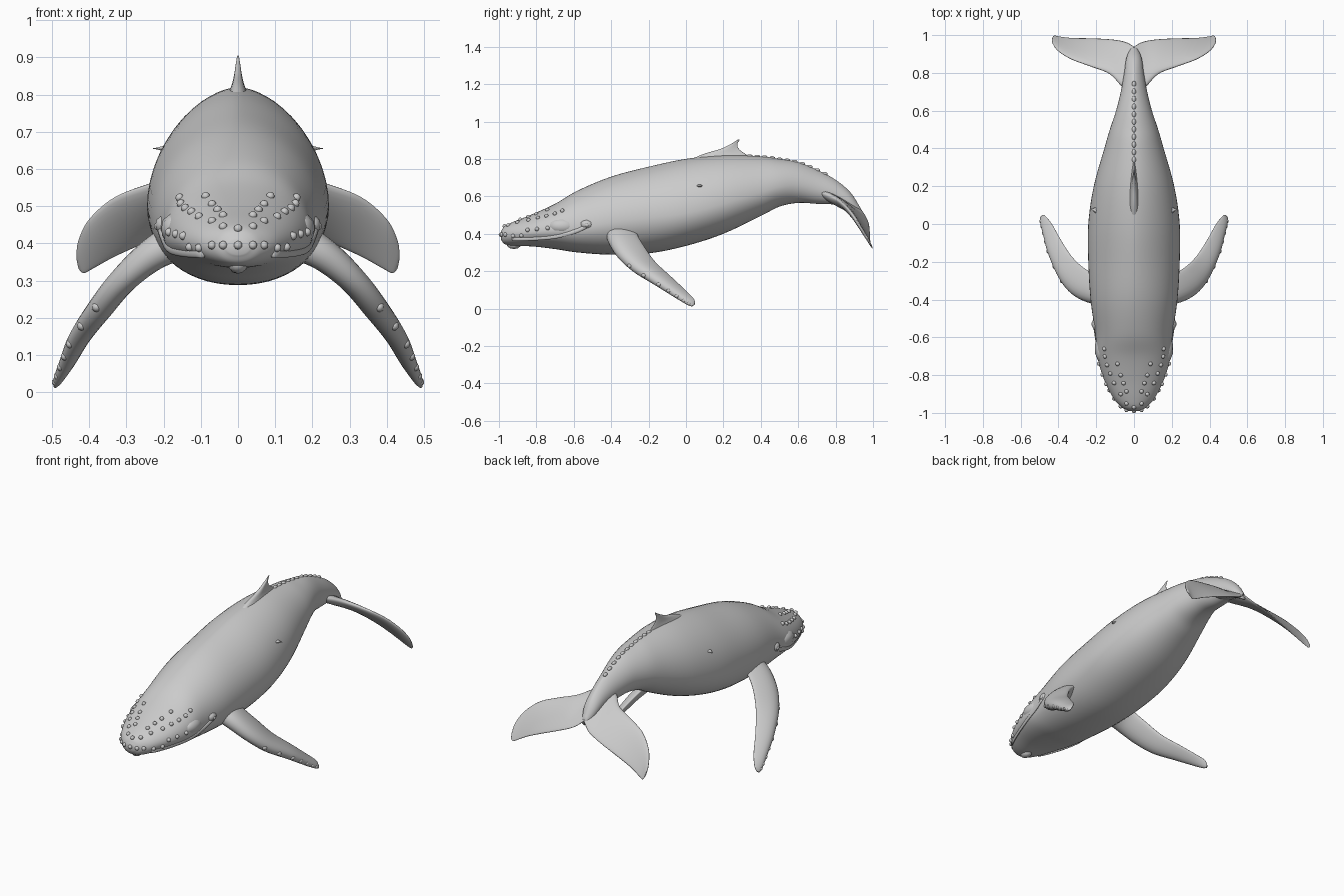
import bpy, bmesh, math
from mathutils import Vector
from mathutils.bvhtree import BVHTree

if "Cube" in bpy.data.objects:
    bpy.data.objects.remove(bpy.data.objects["Cube"])

skin = bpy.data.materials.new("whale grey")
skin.use_nodes = True
GREY = (0.6, 0.6, 0.6, 1)
skin.diffuse_color = GREY
skin.node_tree.nodes["Principled BSDF"].inputs["Base Color"].default_value = GREY


def finish(name, bm):
    bmesh.ops.recalc_face_normals(bm, faces=bm.faces)
    for f in bm.faces:
        f.smooth = True
    mesh = bpy.data.meshes.new(name)
    bm.to_mesh(mesh)
    bm.free()
    mesh.materials.append(skin)
    obj = bpy.data.objects.new(name, mesh)
    bpy.context.collection.objects.link(obj)
    return obj


def spline(rows, steps):
    """Catmull-Rom interpolation through rows of numbers."""
    rows = [Vector(r) for r in rows]
    out = []
    for i in range(len(rows) - 1):
        p1, p2 = rows[i], rows[i + 1]
        p0 = rows[i - 1] if i else p1 * 2 - p2
        p3 = rows[i + 2] if i + 2 < len(rows) else p2 * 2 - p1
        for s in range(steps):
            t = s / steps
            out.append(p1 + (p2 - p0) * (t / 2)
                       + (p0 * 2 - p1 * 5 + p2 * 4 - p3) * (t * t / 2)
                       + (p1 * 3 - p0 - p2 * 3 + p3) * (t ** 3 / 2))
    return out + [rows[-1]]


def loft(name, rings):
    bm = bmesh.new()
    loops = [[bm.verts.new(p) for p in ring] for ring in rings]
    n = len(loops[0])
    for a, b in zip(loops, loops[1:]):
        for i in range(n):
            j = (i + 1) % n
            bm.faces.new((a[i], a[j], b[j], b[i]))
    bm.faces.new(loops[0])
    bm.faces.new(loops[-1])
    return finish(name, bm)


def fin(name, rows, side=1, sides=24):
    """Blade lofted from rows of leading edge, trailing edge, half thickness."""
    data = spline(rows, 6)
    mids = [(Vector(r[0:3]) + Vector(r[3:6])) / 2 for r in data]
    rings = []
    for k, r in enumerate(data):
        lead, trail = Vector(r[0:3]), Vector(r[3:6])
        span = mids[min(k + 1, len(mids) - 1)] - mids[max(k - 1, 0)]
        up = span.cross(trail - lead).normalized()
        ring = []
        for i in range(sides):
            a = 2 * math.pi * i / sides
            u = 0.5 - 0.5 * math.cos(a)
            p = lead.lerp(trail, u) + up * (r[6] * math.sin(a) * (1.3 - 0.8 * u))
            ring.append((p.x * side, p.y, p.z))
        rings.append(ring)
    return loft(name, rings)


def knobs(name, spots):
    """Small rounded bumps given as (position, radius, stretch along y)."""
    bm = bmesh.new()
    for pos, radius, stretch in spots:
        made = bmesh.ops.create_icosphere(bm, subdivisions=2, radius=radius)["verts"]
        for v in made:
            v.co.y *= stretch
            v.co += Vector(pos)
    return finish(name, bm)


# Body: y, bottom, widest height, top, half width, upper roundness
stations = [
    (-0.99, 0.37, 0.39, 0.41, 0.03, 1),
    (-0.97, 0.345, 0.39, 0.44, 0.065, 1),
    (-0.92, 0.335, 0.40, 0.465, 0.11, 1),
    (-0.82, 0.332, 0.41, 0.505, 0.16, 0.95),
    (-0.70, 0.318, 0.42, 0.56, 0.195, 0.95),
    (-0.58, 0.30, 0.43, 0.63, 0.205, 1),
    (-0.40, 0.288, 0.46, 0.705, 0.23, 1.1),
    (-0.20, 0.295, 0.485, 0.758, 0.242, 1.2),
    (0.00, 0.335, 0.51, 0.80, 0.242, 1.2),
    (0.20, 0.40, 0.56, 0.82, 0.213, 1.2),
    (0.40, 0.495, 0.62, 0.813, 0.157, 1.2),
    (0.50, 0.545, 0.65, 0.80, 0.128, 1.2),
    (0.60, 0.565, 0.66, 0.782, 0.095, 1.3),
    (0.70, 0.56, 0.64, 0.742, 0.07, 1.4),
    (0.80, 0.555, 0.61, 0.688, 0.052, 1.4),
    (0.88, 0.53, 0.565, 0.62, 0.04, 1.2),
    (0.935, 0.50, 0.515, 0.535, 0.015, 1),
]
SIDES = 56
body_rings = []
for y, low, mid, top, width, power in spline(stations, 6):
    ring = []
    for i in range(SIDES):
        a = 2 * math.pi * i / SIDES
        c, s = math.cos(a), math.sin(a)
        x = width * math.copysign(abs(c) ** (power if s > 0 else 0.95), c)
        ring.append((x, y, mid + s * ((top - mid) if s > 0 else (mid - low))))
    body_rings.append(ring)
body = loft("body", body_rings)
skin_tree = BVHTree.FromPolygons([v.co for v in body.data.vertices],
                                 [p.vertices for p in body.data.polygons])


def on_front(x, z):
    return skin_tree.ray_cast(Vector((x, -3, z)), Vector((0, 1, 0)))[0]


def on_flank(side, y, z):
    return skin_tree.ray_cast(Vector((3 * side, y, z)), Vector((-side, 0, 0)))[0]


def on_back(y):
    return skin_tree.ray_cast(Vector((0, y, 3)), Vector((0, 0, -1)))[0]


# Dorsal fin
fin("dorsal_fin", [
    (0, 0.00, 0.785, 0, 0.38, 0.785, 0.035),
    (0, 0.09, 0.825, 0, 0.32, 0.825, 0.018),
    (0, 0.18, 0.852, 0, 0.284, 0.852, 0.011),
    (0, 0.235, 0.877, 0, 0.275, 0.877, 0.007),
    (0, 0.265, 0.895, 0, 0.284, 0.898, 0.004),
    (0, 0.279, 0.904, 0, 0.287, 0.905, 0.002),
])

flipper = [
    (0.15, -0.43, 0.40, 0.13, -0.25, 0.45, 0.055),
    (0.24, -0.415, 0.355, 0.21, -0.26, 0.40, 0.045),
    (0.325, -0.37, 0.285, 0.275, -0.225, 0.335, 0.038),
    (0.39, -0.29, 0.21, 0.335, -0.165, 0.25, 0.034),
    (0.445, -0.17, 0.135, 0.39, -0.08, 0.17, 0.027),
    (0.473, -0.07, 0.07, 0.435, 0.0, 0.095, 0.02),
    (0.49, 0.00, 0.025, 0.47, 0.043, 0.05, 0.013),
    (0.494, 0.03, 0.012, 0.486, 0.047, 0.022, 0.005),
]
fluke = [
    (0.00, 0.70, 0.625, 0.00, 0.94, 0.525, 0.028),
    (0.06, 0.725, 0.62, 0.05, 0.965, 0.485, 0.025),
    (0.13, 0.795, 0.59, 0.13, 0.978, 0.45, 0.02),
    (0.23, 0.835, 0.562, 0.24, 0.983, 0.405, 0.016),
    (0.33, 0.872, 0.525, 0.33, 0.985, 0.365, 0.012),
    (0.40, 0.915, 0.465, 0.39, 0.992, 0.332, 0.009),
    (0.43, 0.955, 0.405, 0.415, 0.997, 0.32, 0.006),
    (0.434, 0.98, 0.36, 0.428, 0.996, 0.33, 0.003),
]

for label, side in (("left", 1), ("right", -1)):
    fin(label + "_flipper", flipper, side)
    fin(label + "_fluke", fluke, side)

    # Scalloped leading edge of the flipper
    edge = spline(flipper, 6)
    knobs(label + "_flipper_knobs",
          [((edge[k][0] * side, edge[k][1] + 0.008, edge[k][2] + 0.006), 0.017 - 0.0002 * k, 1.2)
           for k in (17, 21, 25, 28, 31, 34, 37)])

    # Eye with its swollen surround
    eye = on_flank(side, -0.53, 0.45)
    knobs(label + "_eye", [(eye - Vector((0.014 * side, 0, 0)), 0.026, 1.4),
                           (eye + Vector((0.004 * side, 0, -0.004)), 0.011, 1.2)])
    cheek = on_flank(side, -0.66, 0.44)
    knobs(label + "_cheek", [(cheek - Vector((0.035 * side, 0, 0)), 0.045, 1.8)])

    # Lip ridge running from the snout to the eye
    path = spline([(-0.93, 0.372), (-0.82, 0.375), (-0.70, 0.385), (-0.60, 0.41), (-0.53, 0.44)], 4)
    lip = []
    for y, z in path:
        p = on_flank(side, y, z)
        lip.append([(p.x + 0.006 * math.cos(a), y, z + 0.012 * math.sin(a))
                    for a in (math.tau * i / 10 for i in range(10))])
    loft(label + "_lip", lip)

    # Small barb on the flank
    root = on_flank(side, 0.07, 0.655)
    barb = []
    for t in (0, 0.3, 0.6, 1):
        r = 0.016 * (1 - t) ** 1.5 + 0.001
        barb.append([(root.x + side * (0.035 * t - 0.01), root.y + 0.01 * t + 1.4 * r * math.cos(a),
                      root.z + 0.6 * r * math.sin(a))
                     for a in (math.tau * i / 12 for i in range(12))])
    loft(label + "_flank_barb", barb)

# Rows of head knobs, as (x, z) seen from the front
rows = [
    (0, 0.395), (0.04, 0.395), (0.07, 0.395), (0.105, 0.388), (0.13, 0.39),
    (0.147, 0.42), (0.167, 0.425), (0.185, 0.43),
    (0, 0.44), (0.04, 0.445), (0.07, 0.46), (0.105, 0.472), (0.125, 0.485),
    (0.142, 0.495), (0.154, 0.507), (0.157, 0.523),
    (0.04, 0.475), (0.055, 0.49), (0.07, 0.505), (0.087, 0.527),
]
spots = []
for x, z in rows:
    for side in ((1, -1) if x else (1,)):
        hit = on_front(x * side, z)
        if hit:
            spots.append((hit, 0.0115, 1))
knobs("head_knobs", spots)

# Chin bump and the bumpy ridge along the tail stock
knobs("chin_bump", [((0, -0.92, 0.345), 0.027, 1.5)])
knobs("back_ridge", [(on_back(0.34 + 0.04 * i) + Vector((0, 0, -0.003)), 0.011, 1.6)
                     for i in range(11)])
